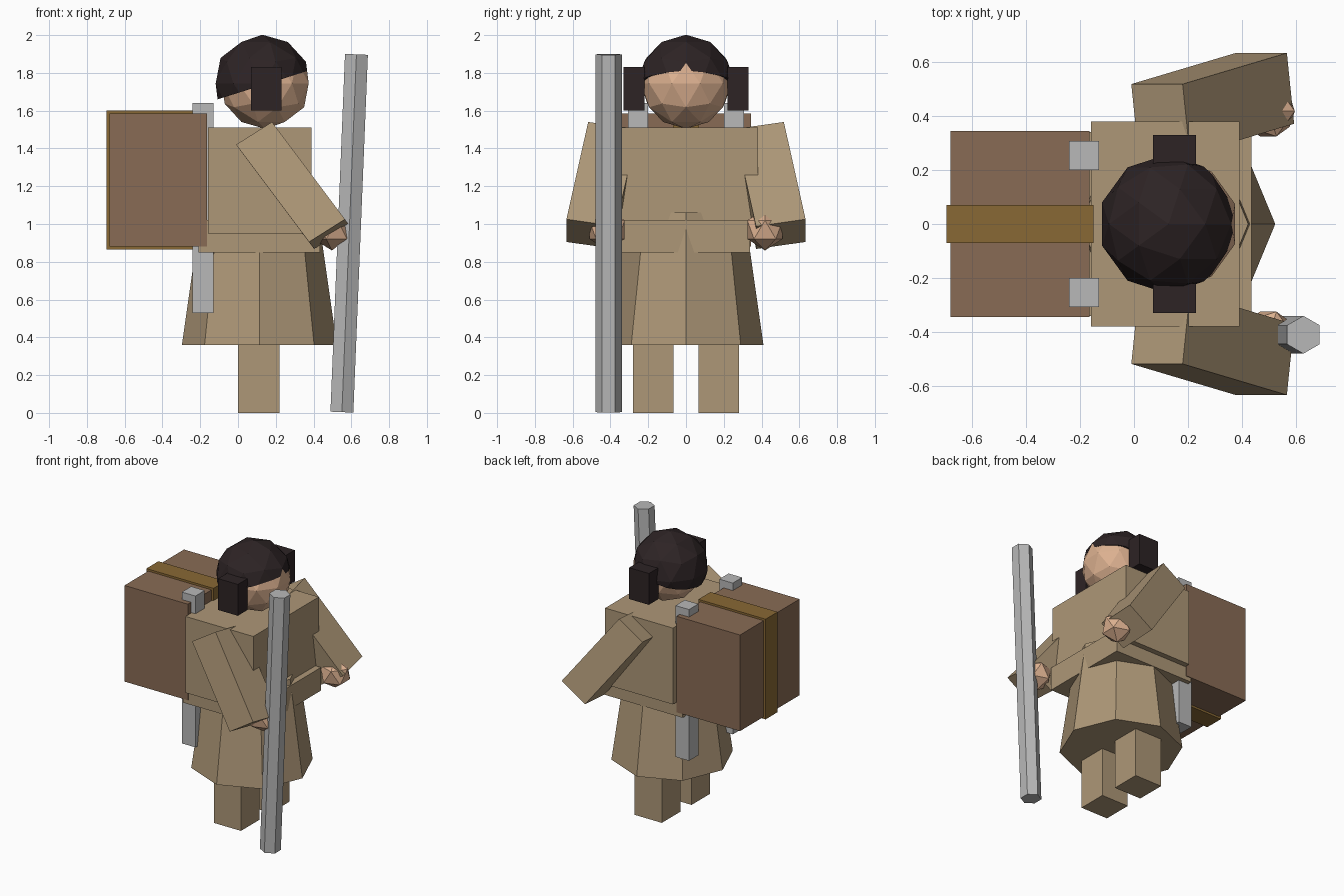
import bpy, bmesh
from mathutils import Vector, Matrix

default = bpy.data.objects.get("Cube")
if default:
    bpy.data.objects.remove(default, do_unlink=True)


def material(name, rgb):
    mat = bpy.data.materials.new(name)
    mat.use_nodes = True
    mat.diffuse_color = (*rgb, 1)
    mat.node_tree.nodes["Principled BSDF"].inputs["Base Color"].default_value = (*rgb, 1)
    return mat


CLOTH = material("tan_cloth", (0.42, 0.31, 0.185))
SKIN = material("skin", (0.72, 0.44, 0.28))
HAIR = material("dark_hair", (0.026, 0.017, 0.018))
PACK = material("brown_pack", (0.25, 0.148, 0.09))
STRAP = material("ochre_strap", (0.25, 0.14, 0.035))
GREY = material("grey", (0.48, 0.48, 0.48))


def finish(bm, name, mat):
    bmesh.ops.recalc_face_normals(bm, faces=bm.faces)
    mesh = bpy.data.meshes.new(name)
    bm.to_mesh(mesh)
    bm.free()
    mesh.materials.append(mat)
    obj = bpy.data.objects.new(name, mesh)
    bpy.context.collection.objects.link(obj)
    return obj


def box(name, mat, x, y, z):
    """Box from its (min, max) range on each axis."""
    bm = bmesh.new()
    centre = [(a + b) / 2 for a, b in (x, y, z)]
    size = [b - a for a, b in (x, y, z)]
    bmesh.ops.create_cube(bm, size=1, matrix=Matrix.Translation(centre) @ Matrix.Diagonal((*size, 1)))
    return finish(bm, name, mat)


def ball(name, mat, centre, radius, detail, cut=None):
    """Faceted ball, optionally trimmed below a plane (point, normal)."""
    bm = bmesh.new()
    bmesh.ops.create_icosphere(bm, subdivisions=detail, radius=radius, matrix=Matrix.Translation(centre))
    if cut:
        geom = bm.verts[:] + bm.edges[:] + bm.faces[:]
        bmesh.ops.bisect_plane(bm, geom=geom, plane_co=cut[0], plane_no=cut[1], clear_inner=True)
        bmesh.ops.holes_fill(bm, edges=[e for e in bm.edges if e.is_boundary])
    return finish(bm, name, mat)


def prism(name, mat, sides, low, high, r_low, r_high, turn=0):
    """Straight or tapered prism between two end centres, ends kept square to its axis."""
    low, high = Vector(low), Vector(high)
    axis = high - low
    tilt = Vector((0, 0, 1)).rotation_difference(axis).to_matrix().to_4x4()
    bm = bmesh.new()
    bmesh.ops.create_cone(bm, cap_ends=True, segments=sides, radius1=r_low, radius2=r_high,
                          depth=axis.length,
                          matrix=Matrix.Translation((low + high) / 2) @ tilt @ Matrix.Rotation(turn, 4, "Z"))
    return finish(bm, name, mat)


def sleeve(name, side):
    """Slanted box arm: outer face at shoulder and wrist, pushed inward square to the arm."""
    shoulder = [Vector((0.18, 0.518, 1.54)), Vector((-0.01, 0.518, 1.42))]
    reach = Vector((0.386, 0.115, -0.515))
    inward = Vector((0.027, -0.262, -0.037))
    bm = bmesh.new()
    for corner in shoulder:
        for along in (0, 1):
            for deep in (0, 1):
                p = corner + reach * along + inward * deep
                bm.verts.new((p.x, p.y * side, p.z))
    bmesh.ops.convex_hull(bm, input=bm.verts[:])
    bmesh.ops.dissolve_limit(bm, angle_limit=0.03, verts=bm.verts[:], edges=bm.edges[:])
    return finish(bm, name, CLOTH)


# Robe: flared skirt, waistband and chest
prism("skirt", CLOTH, 8, (0.113, 0, 0.36), (0.113, 0, 1.06), 0.41, 0.31)
box("waistband", CLOTH, (-0.21, 0.435), (-0.34, 0.34), (0.85, 1.02))
box("torso", CLOTH, (-0.16, 0.39), (-0.38, 0.38), (0.95, 1.51))

# Head and trimmed hair cap
ball("head", SKIN, (0.145, 0, 1.745), 0.241, 2)
ball("hair_cap", HAIR, (0.128, 0, 1.743), 0.259, 2, cut=((0.13, 0, 1.735), (-0.3, 0, 0.95)))

# Backpack with its band
box("backpack", PACK, (-0.68, -0.165), (-0.345, 0.345), (0.88, 1.585))
box("backpack_band", STRAP, (-0.695, -0.15), (-0.07, 0.07), (0.865, 1.6))

# Paired parts: the figure looks toward +x, so pairs are mirrored across y
for label, side in (("far", 1), ("near", -1)):
    def span(a, b):
        return tuple(sorted((a * side, b * side)))
    box(label + "_leg", CLOTH, (0, 0.22), span(0.065, 0.28), (0, 0.6))
    box(label + "_hair_bun", HAIR, (0.07, 0.23), span(0.22, 0.33), (1.6, 1.83))
    box(label + "_pack_frame", GREY, (-0.24, -0.13), span(0.2, 0.308), (0.53, 1.64))
    sleeve(label + "_arm", side)
    ball(label + "_hand", SKIN, (0.497, 0.418 * side, 0.97), 0.11, 1)

# Walking staff
prism("staff", GREY, 6, (0.55, -0.41, 0.004), (0.627, -0.41, 1.898), 0.07, 0.07, turn=0)
